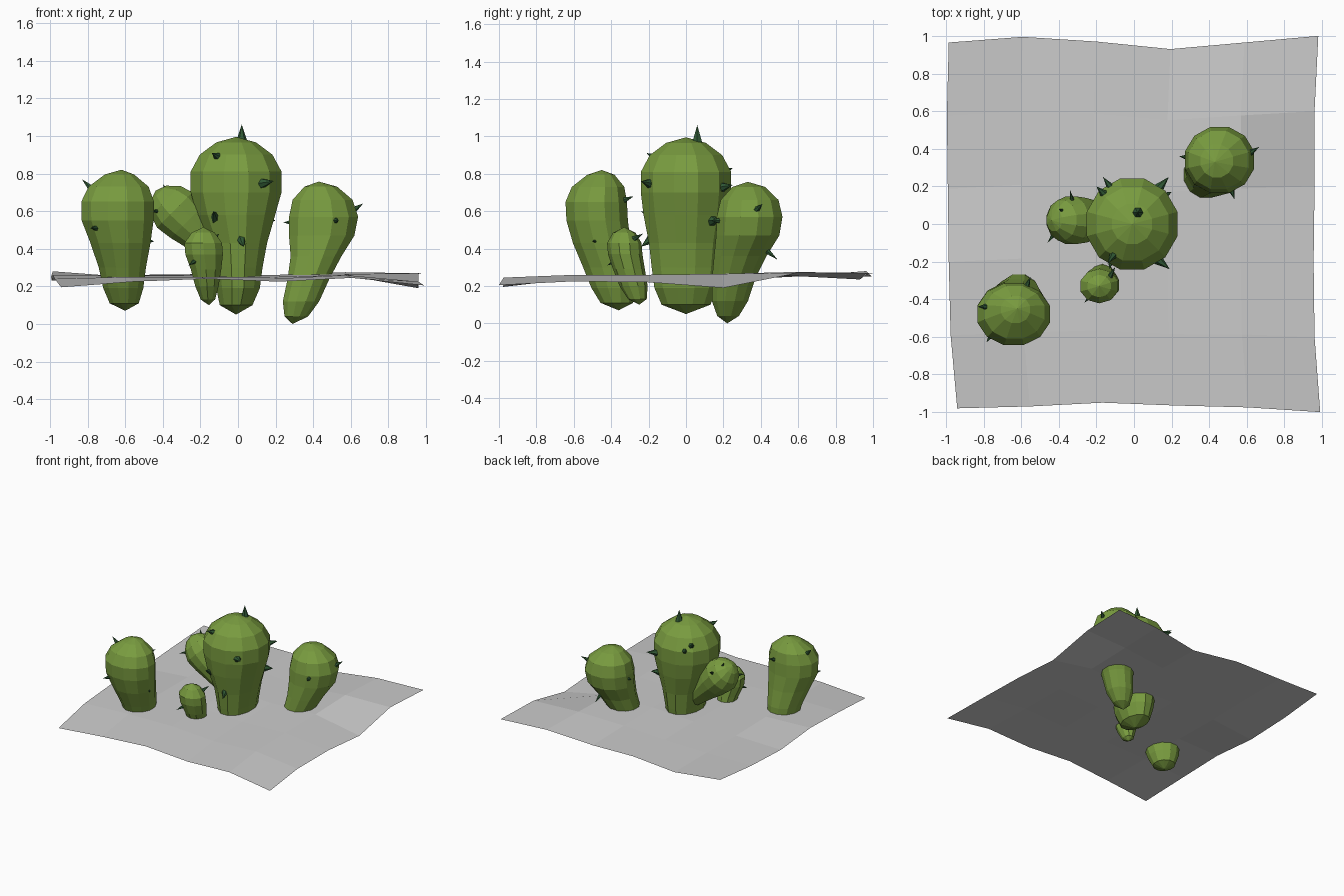
import bpy, math
from mathutils import Vector, Matrix


def material(name, rgb):
    m = bpy.data.materials.new(name)
    m.diffuse_color = (*rgb, 1)
    return m


GREEN = material("cactus_green", (0.19, 0.33, 0.05))
DARK = material("spike_green", (0.03, 0.10, 0.035))


def add_mesh(name, verts, faces, mat=None):
    me = bpy.data.meshes.new(name)
    me.from_pydata(verts, [], faces)
    me.update()
    ob = bpy.data.objects.new(name, me)
    bpy.context.collection.objects.link(ob)
    if mat:
        me.materials.append(mat)
    return ob


def loft(name, bottom, rings, top, sides=12, frame=Matrix()):
    """Closed faceted body through elliptical rings (x, y, z, rx, ry)."""
    verts = [frame @ Vector(bottom)]
    for k, (x, y, z, rx, ry) in enumerate(rings):
        for i in range(sides):
            a = 2 * math.pi * (i + 0.5) / sides
            verts.append(frame @ Vector((x + rx * math.cos(a), y + ry * math.sin(a), z)))
    verts.append(frame @ Vector(top))
    end = len(verts) - 1
    last = 1 + (len(rings) - 1) * sides
    faces = []
    for i in range(sides):
        j = (i + 1) % sides
        faces.append((0, 1 + j, 1 + i))
        faces.append((end, last + i, last + j))
        for k in range(len(rings) - 1):
            a, b = 1 + k * sides, 1 + (k + 1) * sides
            faces.append((a + i, a + j, b + j, b + i))
    return add_mesh(name, verts, faces, GREEN)


def spike(name, base, tip, r=0.03):
    base, tip = Vector(base), Vector(tip)
    d = (tip - base).normalized()
    base = base - d * 0.03
    q = d.to_track_quat('Z', 'Y')
    verts = [base + q @ Vector((r * math.cos(i * math.pi / 3), r * math.sin(i * math.pi / 3), 0))
             for i in range(6)] + [tip]
    faces = [(i, (i + 1) % 6, 6) for i in range(6)] + [tuple(range(5, -1, -1))]
    add_mesh(name, verts, faces, DARK)


# Uneven ground sheet, 5 x 5 cells: small offsets on a regular grid
heights = [
    [.195, .225, .24, .225, .245, .205],
    [.24, .25, .25, .24, .26, .225],
    [.26, .255, .25, .25, .26, .22],
    [.23, .25, .26, .26, .265, .19],
    [.25, .26, .255, .255, .275, .27],
    [.28, .25, .265, .235, .27, .265]]
south = [-.98, -.97, -.95, -.965, -.975, -1.0]
north = [.965, .995, .97, .93, .965, 1.0]
west = [-.94, -.975, -.985, -.99, -.995, -.985]
east = [.99, .96, .955, .96, .96, .98]
gv, gf = [], []
for j in range(6):
    for i in range(6):
        u, v = i / 5, j / 5
        gv.append((west[j] + (east[j] - west[j]) * u,
                   south[i] + (north[i] - south[i]) * v, heights[j][i]))
for j in range(5):
    for i in range(5):
        a = j * 6 + i
        gf.append((a, a + 1, a + 7, a + 6))
add_mesh("ground", gv, gf)

# Main cactus
loft("main_cactus", (-.01, 0, .05), [
    (-.01, 0, .10, .09, .135), (0, 0, .19, .12, .175), (0, 0, .30, .135, .19),
    (0, 0, .43, .16, .205), (-.01, 0, .58, .215, .235), (-.01, 0, .70, .25, .25),
    (-.01, 0, .81, .25, .25), (-.01, 0, .90, .20, .20), (-.01, 0, .965, .11, .11)],
    (-.01, 0, .995))

# Left cactus
loft("left_cactus", (-.60, -.36, .07), [
    (-.605, -.37, .11, .08, .09), (-.61, -.385, .19, .11, .125),
    (-.615, -.41, .30, .13, .145), (-.625, -.45, .43, .165, .16),
    (-.64, -.475, .55, .198, .17), (-.64, -.48, .65, .20, .17),
    (-.635, -.47, .73, .165, .145), (-.63, -.455, .795, .08, .075)],
    (-.62, -.45, .82))

# Right cactus, leaning outward
loft("right_cactus", (.29, .22, 0), [
    (.31, .225, .04, .065, .06), (.335, .235, .12, .10, .10), (.375, .255, .24, .115, .12),
    (.415, .29, .36, .14, .145), (.445, .33, .47, .18, .175), (.455, .34, .57, .19, .182),
    (.45, .34, .66, .165, .16), (.44, .335, .73, .09, .09)],
    (.43, .33, .757))

# Small front cactus
loft("small_cactus", (-.155, -.25, .10), [
    (-.16, -.26, .13, .04, .05), (-.165, -.28, .20, .065, .075), (-.17, -.305, .29, .085, .085),
    (-.18, -.325, .37, .105, .092), (-.185, -.33, .43, .105, .092), (-.185, -.33, .485, .065, .06)],
    (-.185, -.33, .515), sides=10)

# Side branch leaning away from the main cactus
axis = Vector((-.27, 0, .27)).normalized()
frame = Matrix.Translation((-.06, .02, .33)) @ axis.to_track_quat('Z', 'Y').to_matrix().to_4x4()
loft("side_branch", (0, 0, -.03), [
    (0, 0, 0, .06, .06), (0, 0, .10, .08, .08), (0, 0, .20, .10, .10), (0, 0, .30, .122, .125),
    (0, 0, .39, .132, .138), (0, 0, .46, .11, .115), (0, 0, .515, .06, .06)],
    (0, 0, .535), frame=frame)

# Spikes: base point and tip
spikes = {
    "main": [((.02, .06, .99), (.02, .06, 1.06)), ((-.11, -.165, .89), (-.14, -.21, .91)),
             ((.14, -.20, .75), (.19, -.24, .76)), ((.14, .20, .73), (.185, .25, .74)),
             ((-.12, .19, .81), (-.165, .25, .83)), ((-.12, -.18, .57), (-.13, -.24, .60)),
             ((.02, -.20, .44), (.03, -.24, .41)), ((.16, .15, .55), (.20, .17, .55)),
             ((-.16, .16, .85), (-.20, .20, .88))],
    "left": [((-.79, -.44, .73), (-.83, -.44, .77)), ((-.755, -.585, .51), (-.785, -.63, .51)),
             ((-.57, -.33, .66), (-.55, -.28, .68)), ((-.48, -.48, .44), (-.445, -.50, .44))],
    "right": [((.62, .38, .61), (.665, .41, .64)), ((.52, .175, .55), (.535, .13, .55)),
              ((.28, .355, .54), (.24, .36, .54)), ((.47, .43, .39), (.48, .49, .34))],
    "small": [((-.235, -.385, .33), (-.265, -.42, .31)), ((-.12, -.265, .46), (-.10, -.23, .48))],
    "branch": [((-.43, -.06, .60), (-.46, -.10, .60)), ((-.38, .07, .71), (-.40, .08, .745)),
               ((-.33, .13, .66), (-.34, .18, .69))]}
for part, items in spikes.items():
    r = {"main": .033, "left": .024, "right": .024}.get(part, .018)
    for n, (b, t) in enumerate(items):
        spike(f"{part}_spike_{n + 1}", b, t, r)
